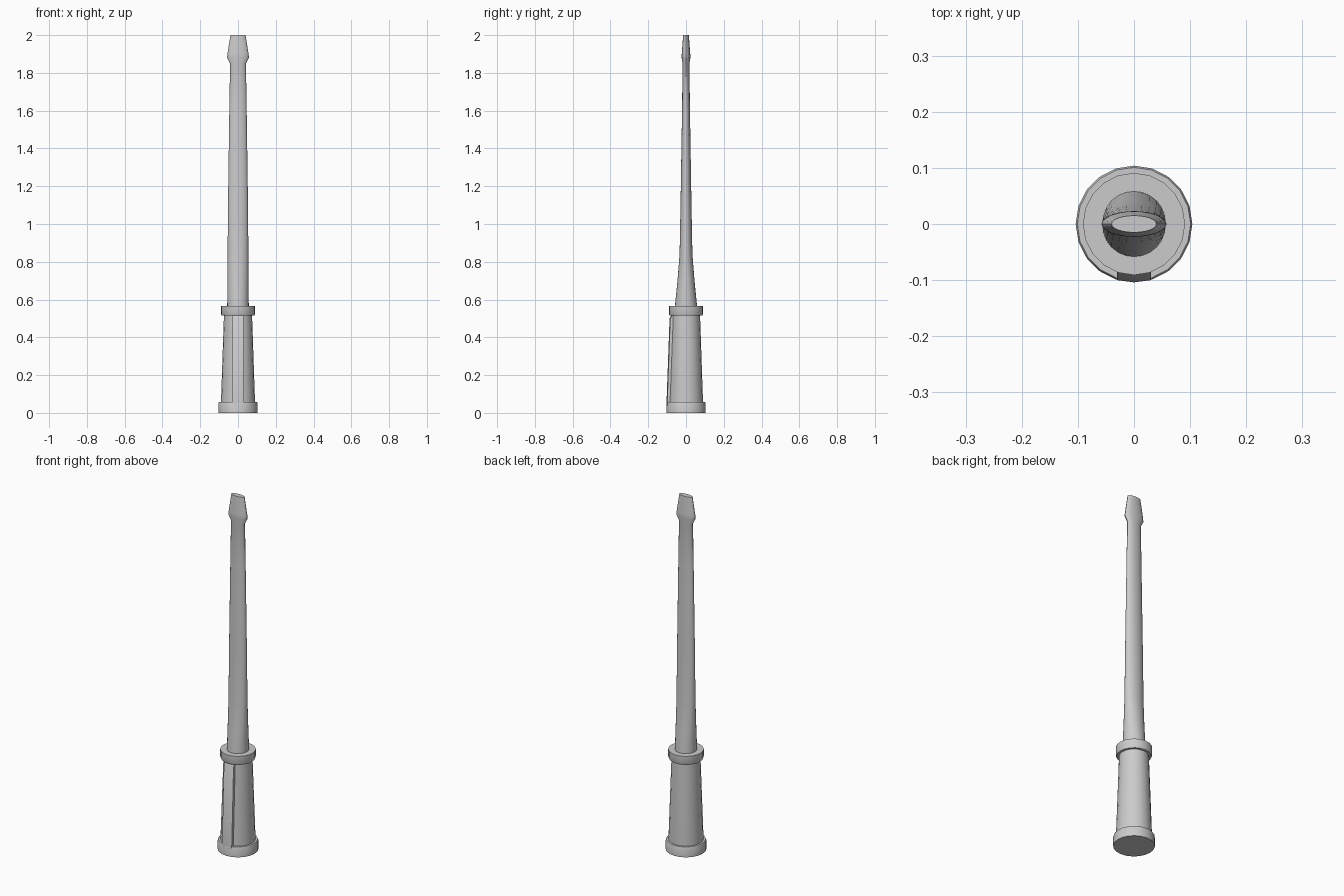
import bpy, bmesh
from math import sin, cos, pi, radians

if "Cube" in bpy.data.objects:
    bpy.data.objects.remove(bpy.data.objects["Cube"])


def finish(bm, name, angle=35):
    bmesh.ops.recalc_face_normals(bm, faces=bm.faces)
    mesh = bpy.data.meshes.new(name)
    bm.to_mesh(mesh)
    bm.free()
    ob = bpy.data.objects.new(name, mesh)
    bpy.context.collection.objects.link(ob)
    bpy.ops.object.select_all(action='DESELECT')
    bpy.context.view_layer.objects.active = ob
    ob.select_set(True)
    bpy.ops.object.shade_smooth_by_angle(angle=radians(angle))
    return ob


def skin(name, loops, angle=35):
    """Bridge a stack of equal-length point loops and cap both ends."""
    bm = bmesh.new()
    rings = [[bm.verts.new(p) for p in loop] for loop in loops]
    n = len(rings[0])
    for a, b in zip(rings, rings[1:]):
        for i in range(n):
            j = (i + 1) % n
            bm.faces.new((a[i], a[j], b[j], b[i]))
    bm.faces.new(rings[0][::-1])
    bm.faces.new(rings[-1])
    return finish(bm, name, angle)


def loft(name, sections, sides=20, angle=35):
    """Elliptical sections given as (z, x radius, y radius)."""
    return skin(name, [[(rx * cos(2 * pi * i / sides), ry * sin(2 * pi * i / sides), z)
                        for i in range(sides)] for z, rx, ry in sections], angle)


def turned(name, profile):
    return loft(name, [(z, r, r) for z, r in profile])


# Handle: pommel, tapered grip and collar
turned("pommel", [(0, 0.104), (0.05, 0.104), (0.057, 0.101), (0.057, 0.08)])
turned("grip", [(0.04, 0.09), (0.06, 0.09), (0.53, 0.074)])
turned("collar", [(0.515, 0.072), (0.515, 0.087), (0.525, 0.091), (0.565, 0.091)])

# Raised strip down the front of the grip, following its taper
strip = []
for z, front in [(0.04, 0.104), (0.06, 0.103), (0.50, 0.087), (0.52, 0.076)]:
    strip.append([(-0.03, -0.05, z), (-0.03, -front + 0.004, z), (0, -front, z),
                  (0.03, -front + 0.004, z), (0.03, -0.05, z)])
skin("grip_strip", strip)

# Blade: round at the collar, flattening to a slim ellipse with a flared tip
loft("blade", [(0.55, 0.057, 0.059), (0.57, 0.057, 0.058), (0.70, 0.056, 0.045),
               (0.84, 0.055, 0.034), (1.10, 0.053, 0.029), (1.60, 0.046, 0.021),
               (1.85, 0.042, 0.018), (1.88, 0.058, 0.023), (1.90, 0.056, 0.0225),
               (2.0, 0.040, 0.015)], sides=24, angle=30)
